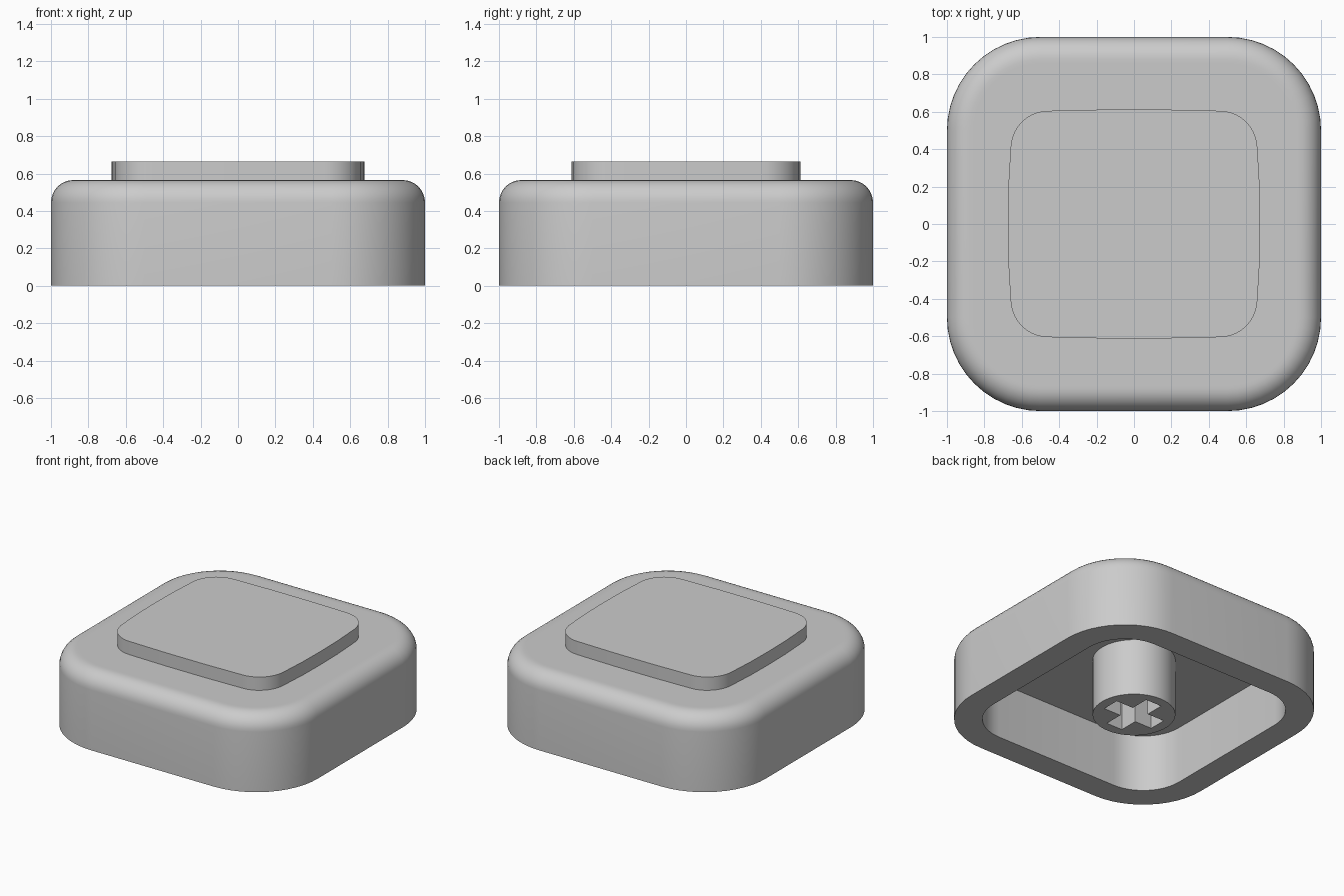
import bpy, bmesh
from math import sin, cos, pi, radians

cube = bpy.data.objects.get("Cube")
if cube:
    bpy.data.objects.remove(cube, do_unlink=True)

grey = bpy.data.materials.new("grey plastic")
grey.use_nodes = True
grey.diffuse_color = (0.6, 0.6, 0.6, 1)
grey.node_tree.nodes["Principled BSDF"].inputs["Base Color"].default_value = (0.6, 0.6, 0.6, 1)


def finish(obj):
    """Give the part its colour and smooth shading with sharp edges."""
    obj.data.materials.clear()
    obj.data.materials.append(grey)
    bpy.ops.object.select_all(action='DESELECT')
    obj.select_set(True)
    bpy.context.view_layer.objects.active = obj
    bpy.ops.object.shade_smooth_by_angle(angle=radians(30))


def arc(cx, cy, rx, ry, start, end, steps):
    return [(cx + rx * cos(start + (end - start) * i / steps),
             cy + ry * sin(start + (end - start) * i / steps)) for i in range(steps + 1)]


def rounded_square(half, radius):
    c = half - radius
    points = []
    for q, (sx, sy) in enumerate([(1, 1), (-1, 1), (-1, -1), (1, -1)]):
        points += arc(c * sx, c * sy, radius, radius, q * pi / 2, (q + 1) * pi / 2, 12)
    return points


def prism(name, outlines, bottom, top):
    """Extrude flat outlines; an outline inside another becomes a hole."""
    curve = bpy.data.curves.new(name, 'CURVE')
    curve.dimensions = '2D'
    curve.fill_mode = 'BOTH'
    curve.extrude = (top - bottom) / 2
    for points in outlines:
        spline = curve.splines.new('POLY')
        spline.points.add(len(points) - 1)
        for p, (x, y) in zip(spline.points, points):
            p.co = (x, y, 0, 1)
        spline.use_cyclic_u = True
    obj = bpy.data.objects.new(name, curve)
    bpy.context.collection.objects.link(obj)
    obj.location.z = (top + bottom) / 2
    bpy.ops.object.select_all(action='DESELECT')
    obj.select_set(True)
    bpy.context.view_layer.objects.active = obj
    bpy.ops.object.convert(target='MESH')
    obj = bpy.context.object
    bm = bmesh.new()
    bm.from_mesh(obj.data)
    bmesh.ops.remove_doubles(bm, verts=bm.verts, dist=0.0001)
    bmesh.ops.recalc_face_normals(bm, faces=bm.faces)
    bm.to_mesh(obj.data)
    bm.free()
    finish(obj)


# Hollow cap: profile of (inset, height) from the ceiling, round the rim, to the top
HEIGHT, FILLET, WALL, CEILING = 0.565, 0.12, 0.19, 0.42
profile = [(WALL, CEILING), (WALL, 0), (0, 0)]
profile += [(FILLET * (1 - cos(i * pi / 16)), HEIGHT - FILLET * (1 - sin(i * pi / 16)))
            for i in range(9)]
profile.append((FILLET + 0.02, HEIGHT))
bm = bmesh.new()
rings = [[bm.verts.new((x, y, z)) for x, y in rounded_square(1 - inset, 0.5 - inset)]
         for inset, z in profile]
for a, b in zip(rings, rings[1:]):
    for i in range(len(a)):
        j = (i + 1) % len(a)
        bm.faces.new((a[i], a[j], b[j], b[i]))
bm.faces.new(rings[0])
bm.faces.new(rings[-1])
bmesh.ops.recalc_face_normals(bm, faces=bm.faces)
mesh = bpy.data.meshes.new("cap_shell")
bm.to_mesh(mesh)
bm.free()
shell = bpy.data.objects.new("cap_shell", mesh)
bpy.context.collection.objects.link(shell)
finish(shell)

# Raised pad with gently bulging sides, one quarter mirrored all round
quarter = [(0.675, 0), (0.672, 0.2)] + arc(0.46, 0.4, 0.2, 0.205, 0, pi / 2, 10) + [(0.15, 0.612)]
half = quarter + [(-x, y) for x, y in reversed(quarter)]
pad = half + [(x, -y) for x, y in reversed(half[1:-1])]
prism("raised_pad", [pad], HEIGHT - 0.02, 0.663)

# Mounting stem with a cross-shaped socket
arm, w = 0.205, 0.065
cross = []
for k in range(4):
    c, s = round(cos(k * pi / 2)), round(sin(k * pi / 2))
    cross += [(x * c - y * s, x * s + y * c) for x, y in [(arm, -w), (arm, w), (w, w)]]
stem = arc(0, 0, 0.277, 0.277, 0, 2 * pi, 48)[:-1]
prism("mounting_stem", [stem, cross], 0, CEILING + 0.03)
